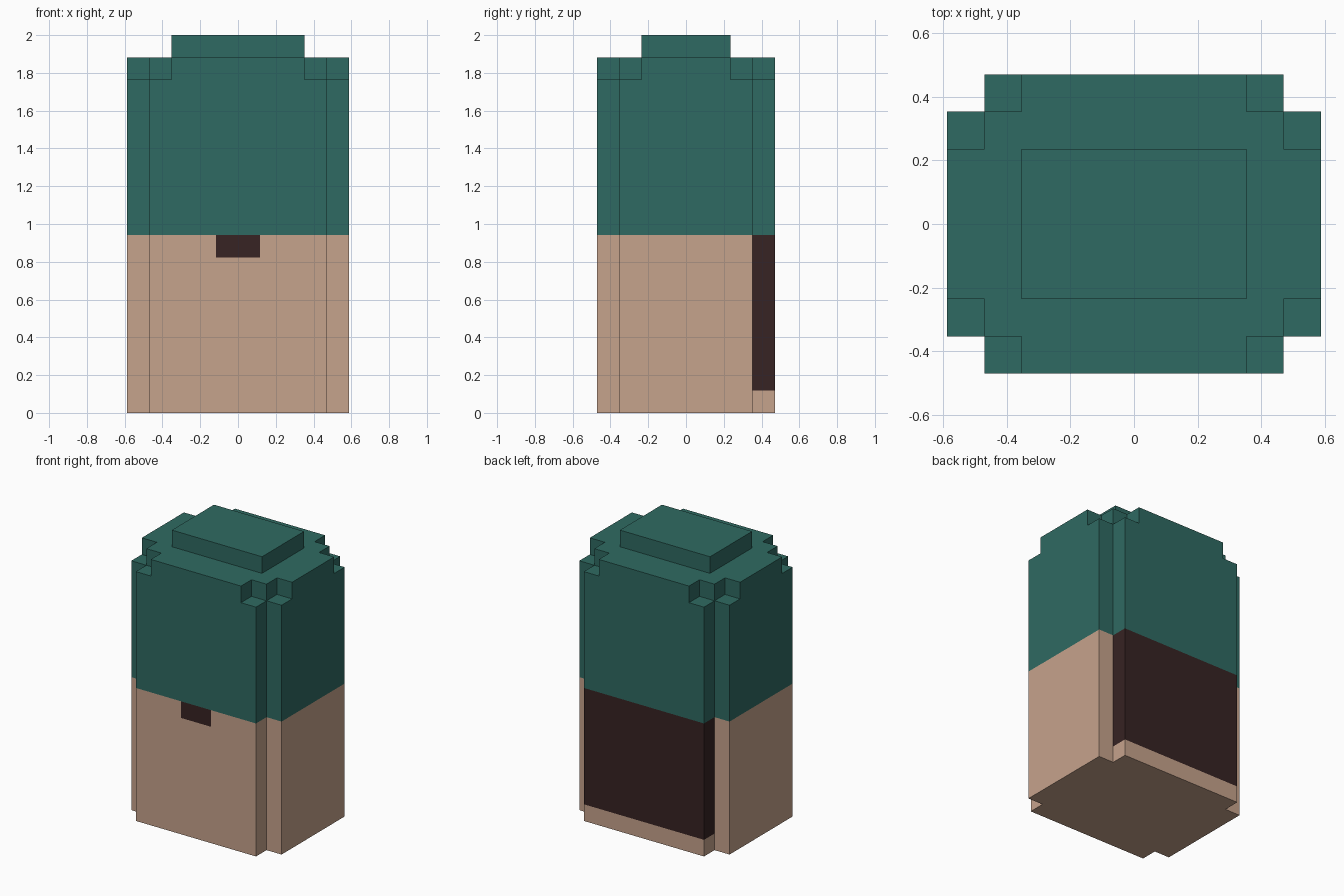
import bpy
import bmesh

cube = bpy.data.objects.get("Cube")
if cube:
    bpy.data.objects.remove(cube, do_unlink=True)

U = 2 / 17  # block size: the model is 17 blocks tall


def material(name, srgb):
    lin = [(c / 255 / 12.92) if c < 10.3 else ((c / 255 + 0.055) / 1.055) ** 2.4 for c in srgb]
    mat = bpy.data.materials.new(name)
    mat.use_nodes = True
    mat.diffuse_color = (*lin, 1)
    bsdf = mat.node_tree.nodes["Principled BSDF"]
    bsdf.inputs["Base Color"].default_value = (*lin, 1)
    bsdf.inputs["Roughness"].default_value = 0.9
    return mat


teal = material("teal", (47, 106, 98))
tan = material("tan", (198, 163, 140))
dark_brown = material("dark brown", (55, 35, 35))


def outline(quarter, front=()):
    """Mirror a quarter outline (from +x to +y) into a closed loop."""
    back = quarter[::-1]
    return (quarter + [(-x, y) for x, y in back] + [(-x, -y) for x, y in quarter]
            + list(front) + [(x, -y) for x, y in back])


def column(name, loop, heights, mats, bottom=False, top=False, rule=None):
    """Stack walls over a loop through the given heights, in block units."""
    bm = bmesh.new()
    rings = [[bm.verts.new((x * U, y * U, z * U)) for x, y in loop] for z in heights]
    n = len(loop)
    for low, high in zip(rings, rings[1:]):
        for i in range(n):
            j = (i + 1) % n
            bm.faces.new((low[i], low[j], high[j], high[i]))
    if bottom:
        bm.faces.new(rings[0][::-1])
    if top:
        bm.faces.new(rings[-1])
    if rule:
        for f in bm.faces:
            f.material_index = rule(f.calc_center_median() / U)
    mesh = bpy.data.meshes.new(name)
    bm.to_mesh(mesh)
    bm.free()
    for m in mats:
        mesh.materials.append(m)
    obj = bpy.data.objects.new(name, mesh)
    bpy.context.collection.objects.link(obj)
    return obj


def lower_colour(c):
    back_panel = c.y > 3.1 and c.z > 1
    front_patch = c.y < -3.9 and abs(c.x) < 0.9 and c.z > 7
    return 1 if back_panel or front_patch else 0


notched = [(5, 3), (4, 3), (4, 4)]

# Lower half: tan with a dark back panel and a small dark front patch
column("lower_body", outline(notched, front=[(-1, -4), (1, -4)]), (0, 1, 7, 8),
       (tan, dark_brown), bottom=True, rule=lower_colour)

# Upper half, with ledges left open around the stepped crown
column("upper_body", outline(notched), (8, 15), (teal,), top=True)

# Stepped crown and raised top plate
column("stepped_crown", outline([(5, 2), (4, 2), (4, 3), (3, 3), (3, 4)]), (15, 16),
       (teal,), top=True)
column("top_plate", outline([(3, 2)]), (16, 17), (teal,), top=True)
